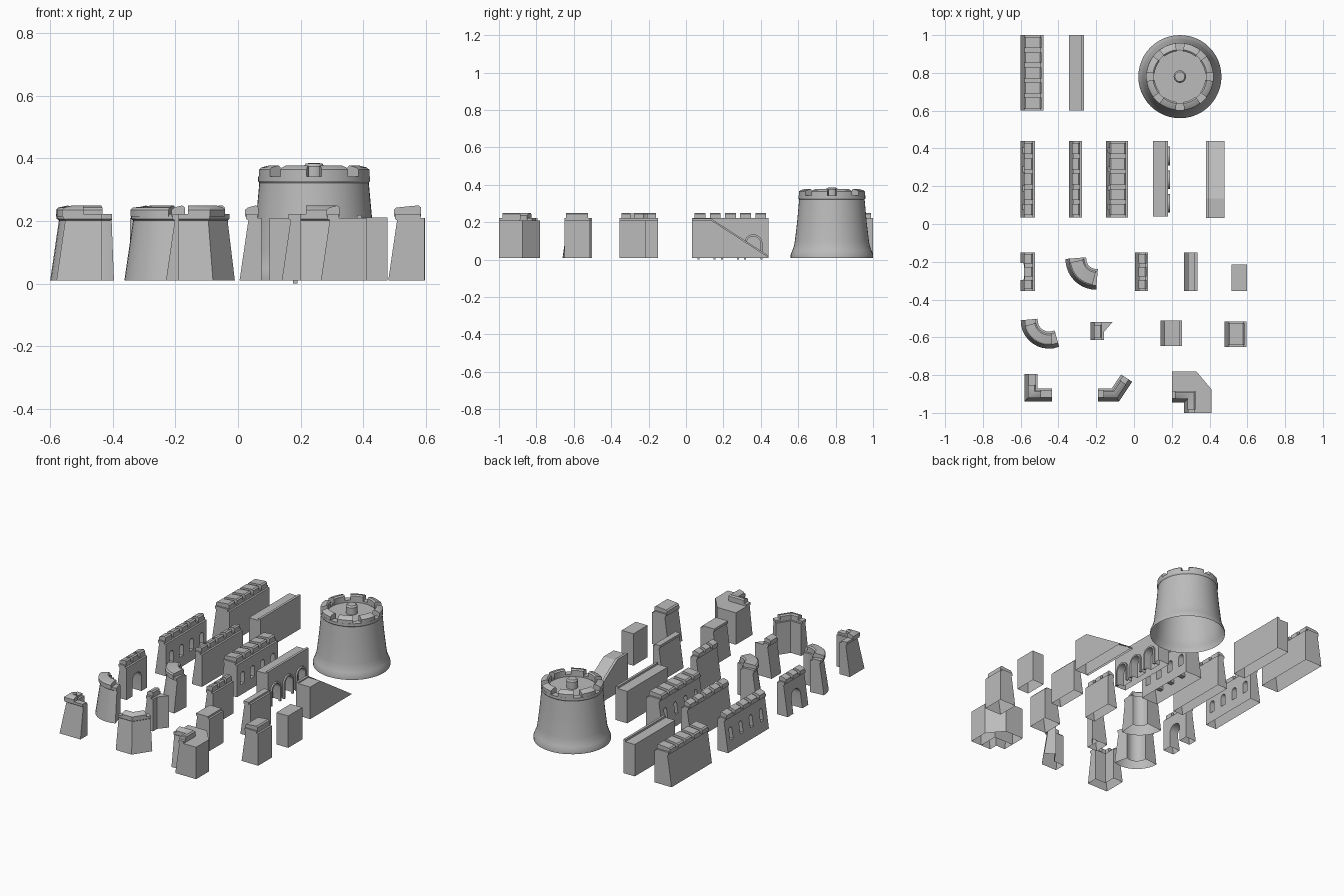
import bpy, bmesh, math
from mathutils import Vector

if "Cube" in bpy.data.objects:
    bpy.data.objects.remove(bpy.data.objects["Cube"])

stone = bpy.data.materials.new("grey stone")
stone.use_nodes = True
stone.diffuse_color = (0.5, 0.5, 0.5, 1)
stone.node_tree.nodes["Principled BSDF"].inputs["Base Color"].default_value = (0.5, 0.5, 0.5, 1)
BASE, WALK = 0.01, 0.215


def finish(bm, name):
    bmesh.ops.recalc_face_normals(bm, faces=bm.faces)
    mesh = bpy.data.meshes.new(name)
    bm.to_mesh(mesh)
    bm.free()
    mesh.materials.append(stone)
    obj = bpy.data.objects.new(name, mesh)
    bpy.context.collection.objects.link(obj)
    return obj


def loft(name, rings):
    """Closed solid through a row of equal rings."""
    bm = bmesh.new()
    rows = [[bm.verts.new(p) for p in ring] for ring in rings]
    n = len(rows[0])
    for a, b in zip(rows, rows[1:]):
        for i in range(n):
            j = (i + 1) % n
            bm.faces.new((a[i], a[j], b[j], b[i]))
    bm.faces.new(rows[0])
    bm.faces.new(rows[-1])
    return finish(bm, name)


def sweep(name, path, section):
    """Carry a (depth, height) section along a path; depth runs left of travel."""
    pts = [Vector(p) for p in path]
    sides = []
    for a, b in zip(pts, pts[1:]):
        d = (b - a).normalized()
        sides.append(Vector((-d.y, d.x)))
    rings = []
    for i, p in enumerate(pts):
        n1, n2 = sides[max(i - 1, 0)], sides[min(i, len(sides) - 1)]
        m = (n1 + n2) / (1 + n1.dot(n2))
        rings.append([(p.x + m.x * d, p.y + m.y * d, z) for d, z in section])
    return loft(name, rings)


def part_of(path, a, b):
    """Stretch of a path between two fractions of its length."""
    pts = [Vector(p) for p in path]
    total = sum((q - p).length for p, q in zip(pts, pts[1:]))
    a, b, run, out = a * total, b * total, 0, []
    for p, q in zip(pts, pts[1:]):
        size = (q - p).length
        for t in (a, b):
            if run <= t <= run + size:
                out.append((t, p.lerp(q, (t - run) / size)))
        if a < run + size < b:
            out.append((run + size, q))
        run += size
    out.sort(key=lambda e: e[0])
    return [p for i, (t, p) in enumerate(out) if i == 0 or t - out[i - 1][0] > 1e-5]


def arc(cx, cy, r, a0, a1, n=10):
    angles = [math.radians(a0 + (a1 - a0) * i / n) for i in range(n + 1)]
    return [(cx + r * math.cos(a), cy + r * math.sin(a)) for a in angles]


def open_bottom(obj):
    bm = bmesh.new()
    bm.from_mesh(obj.data)
    low = [f for f in bm.faces if all(v.co.z < BASE + 0.001 for v in f.verts)]
    bmesh.ops.delete(bm, geom=low, context="FACES")
    bm.to_mesh(obj.data)
    bm.free()


def arch_ring(x, y, half, z0, top):
    pts = [(x, y - half, z0), (x, y + half, z0)]
    return pts + [(x, y + v, z) for v, z in arc(0, top - half, half, 0, 180, 8)]


def cut_arches(obj, x0, x1, ys, half0, half1, z0, top):
    for y in ys:
        hole = loft("arch_cutter", [arch_ring(x0, y, half0, z0, top), arch_ring(x1, y, half1, z0, top)])
        hole.hide_render = True
        mod = obj.modifiers.new("arch", "BOOLEAN")
        mod.operation, mod.object, mod.solver = "DIFFERENCE", hole, "EXACT"
        graph = bpy.context.evaluated_depsgraph_get()
        mesh = bpy.data.meshes.new_from_object(obj.evaluated_get(graph))
        obj.modifiers.clear()
        obj.data = mesh
        bpy.data.objects.remove(hole)


def merlons(name, path, d0, d1, count, fill=0.72, z0=WALK, z1=0.25):
    section = [(d0, z0), (d0, z1 - 0.014), (d0 + 0.008, z1 - 0.007),
               (d1 - 0.008, z1), (d1, z1 - 0.007), (d1, z0)]
    for i in range(count):
        gap = (1 - fill) / 2
        sweep(f"{name}_merlon_{i + 1}", part_of(path, (i + gap) / count, (i + 1 - gap) / count), section)


def wall(name, path, width, count, fill=0.72, windows=None):
    """Battered wall with an overhanging ledge and merlons."""
    back = width - 0.012
    obj = sweep(name, path, [(0, BASE), (0.028, 0.202), (0.021, 0.207), (0.021, 0.222),
                             (back, 0.222), (back, WALK - 0.005), (width, WALK - 0.005), (width, BASE)])
    if windows:
        cut_arches(obj, *windows)
    open_bottom(obj)
    if count:
        merlons(name, path, 0.018, back + 0.002, count, fill)


def line(x, y1, y0):
    return [(x, y1), (x, y0)]


def block(name, outline, top=WALK - 0.005, low=BASE):
    return loft(name, [[(x, y, z) for x, y in outline] for z in (low, top)])


def rect(x0, x1, y0, y1):
    return [(x0, y0), (x1, y0), (x1, y1), (x0, y1)]


# Long walls
slots = [0.09 + 0.1 * i for i in range(4)]
wall("thick_long_wall", line(-0.6, 1.0, 0.6), 0.12, 5)
wall("thin_slotted_wall", line(-0.6, 0.44, 0.035), 0.075, 5, windows=(-0.62, -0.5, slots, 0.012, 0.02, 0.075, 0.15))
wall("thin_long_wall", line(-0.345, 0.44, 0.035), 0.07, 5)
wall("thick_slotted_wall", line(-0.148, 0.44, 0.035), 0.116, 5, windows=(-0.17, -0.01, slots, 0.01, 0.022, 0.075, 0.15))

# Short walls
wall("doorway_wall", line(-0.6, -0.15, -0.355), 0.075, 3, windows=(-0.62, -0.5, [-0.252], 0.045, 0.045, 0, 0.145))
wall("short_wall", line(0.005, -0.15, -0.355), 0.07, 3)
wall("plain_short_wall", line(0.265, -0.15, -0.355), 0.07, 0)
wall("thick_short_wall", line(0.14, -0.51, -0.645), 0.115, 0)
wall("capped_pier", line(0.48, -0.515, -0.65), 0.115, 1, 0.86)

# Curved and angled walls
wall("round_corner_wall", arc(-0.2, -0.185, 0.163, 180, 270), 0.11, 1, 0.8)
wall("wide_curve_wall", arc(-0.45, -0.51, 0.15, 180, 291), 0.09, 1, 0.75)
wall("square_corner_wall", [(-0.58, -0.795), (-0.58, -0.94), (-0.435, -0.94)], 0.07, 1, 0.6)
wall("bent_wall", [(-0.19, -0.94), (-0.08, -0.94), (-0.01, -0.835)], 0.07, 1, 0.75)
wall("end_wall", line(-0.23, -0.52, -0.615), 0.07, 1, 0.7)
open_bottom(block("end_wall_wedge", [(-0.162, -0.52), (-0.115, -0.52), (-0.162, -0.575)]))

# Inner corner with its walkway
wall("inner_corner_wall", [(0.2, -0.945), (0.265, -0.945), (0.265, -1.0)], 0.07, 1, 0.7)
open_bottom(block("inner_corner_walkway", [(0.2, -0.875), (0.335, -0.875), (0.335, -1.0), (0.41, -1.0),
                                           (0.41, -0.875), (0.33, -0.78), (0.2, -0.78)]))

# Walkway blocks with a thin kerb
open_bottom(block("long_walkway", rect(-0.345, -0.265, 0.6, 1.0)))
block("long_walkway_kerb", rect(-0.28, -0.265, 0.6, 1.0), 0.222, 0.205)
open_bottom(block("short_walkway", rect(0.515, 0.597, -0.355, -0.215)))
arcade = block("arcade_walkway", rect(0.1, 0.18, 0.04, 0.44))
arch_ys = [0.11, 0.235, 0.36]
cut_arches(arcade, 0.14, 0.2, arch_ys, 0.038, 0.038, 0, 0.125)
open_bottom(arcade)
block("arcade_kerb", rect(0.165, 0.18, 0.04, 0.44), 0.222, 0.205)
for i, y in enumerate(arch_ys):
    trim = loft(f"arch_trim_{i + 1}", [arch_ring(0.176, y, 0.049, 0, 0.136), arch_ring(0.19, y, 0.049, 0, 0.136)])
    cut_arches(trim, 0.13, 0.22, [y], 0.038, 0.038, -0.02, 0.125)

# Ramp
def ramp(name, x0, x1, rise):
    side = [(0.033, BASE), (0.033, WALK + rise), (0.135, WALK + rise), (0.44, 0.018 + rise), (0.44, BASE)]
    open_bottom(loft(name, [[(x, y, z) for y, z in side] for x in (x0, x1)]))


ramp("ramp", 0.394, 0.478, -0.004)
ramp("ramp_kerb", 0.38, 0.395, 0.004)


# Round tower
def lathe(name, profile, cx, cy, steps=48):
    bm = bmesh.new()
    verts = [bm.verts.new((cx + r, cy, z)) for r, z in profile]
    edges = [bm.edges.new(pair) for pair in zip(verts, verts[1:])]
    bmesh.ops.spin(bm, geom=verts + edges, cent=(cx, cy, 0), axis=(0, 0, 1), angle=math.tau, steps=steps)
    bmesh.ops.remove_doubles(bm, verts=bm.verts, dist=0.0001)
    return finish(bm, name)


tx, ty = 0.243, 0.78
lathe("round_tower", [(0.22, BASE), (0.22, 0.028), (0.211, 0.05), (0.203, 0.072), (0.198, 0.1), (0.186, 0.2),
                      (0.175, 0.322), (0.179, 0.328), (0.179, 0.343), (0.14, 0.343), (0.14, 0.33), (0, 0.33)], tx, ty)
lathe("tower_knob", [(0.033, 0.325), (0.033, 0.374), (0.026, 0.384), (0, 0.386)], tx, ty, 20)
for k in range(8):
    merlons(f"tower_{k + 1}", arc(tx, ty, 0.178, k * 45, k * 45 + 45, 12), 0, 0.043, 1, 0.66, 0.335, 0.378)

# Smooth curves, sharp edges
bpy.ops.object.select_all(action="DESELECT")
for obj in bpy.context.scene.objects:
    if obj.type == "MESH":
        obj.select_set(True)
        bpy.context.view_layer.objects.active = obj
bpy.ops.object.shade_smooth_by_angle(angle=math.radians(30))
